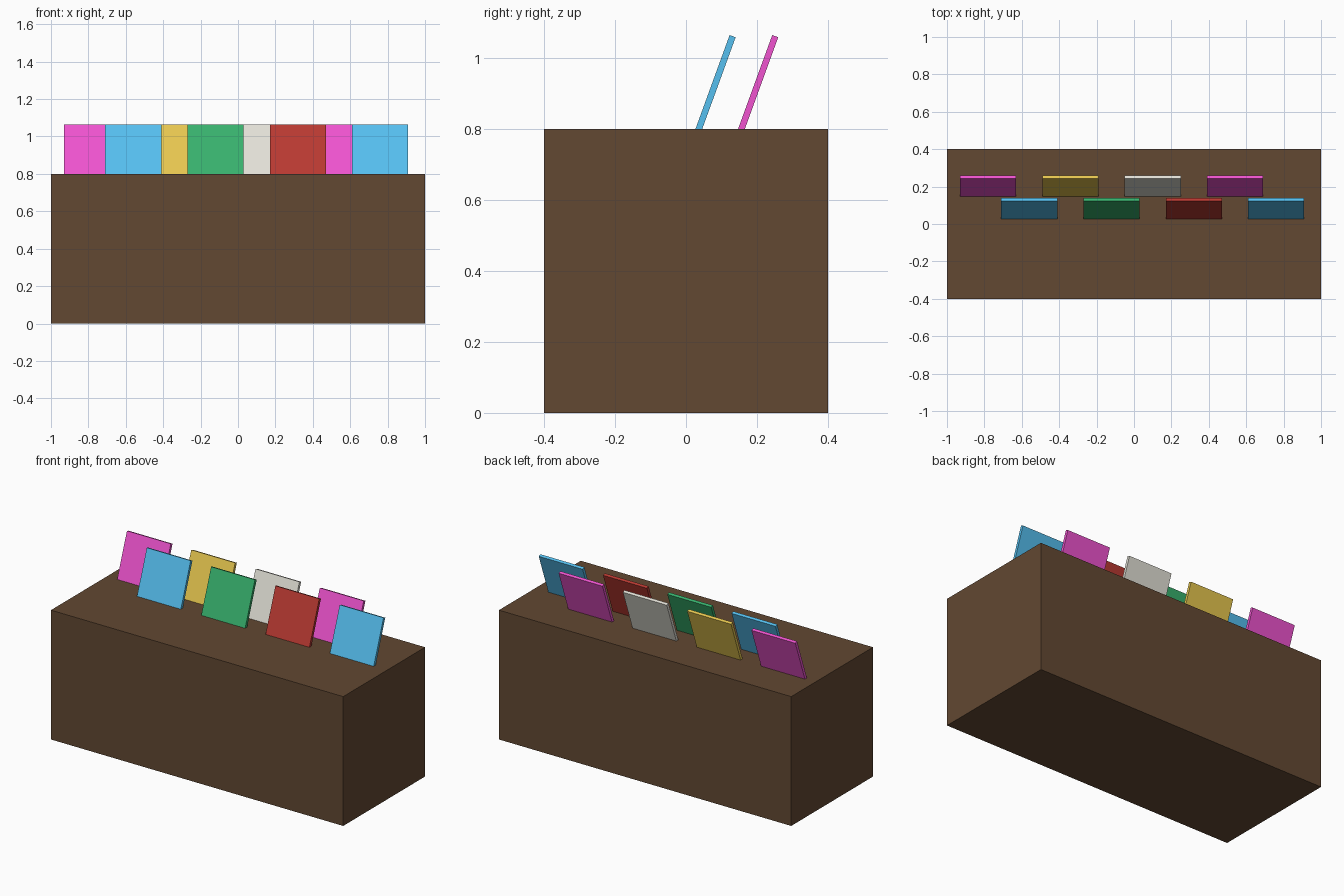
import bpy
import math

if "Cube" in bpy.data.objects:
    bpy.data.objects.remove(bpy.data.objects["Cube"])


def material(name, rgb):
    # 0-255 display colour to linear
    m = bpy.data.materials.new(name)
    m.diffuse_color = [(c / 255 / 12.92 if c < 11 else ((c / 255 + 0.055) / 1.055) ** 2.4) for c in rgb] + [1.0]
    m.use_nodes = True
    m.node_tree.nodes["Principled BSDF"].inputs["Base Color"].default_value = m.diffuse_color
    return m


def box(name, size, location, mat, tilt=0.0):
    bpy.ops.mesh.primitive_cube_add(size=1, location=location)
    ob = bpy.context.object
    ob.name = name
    ob.scale = size
    bpy.ops.object.transform_apply(location=False, rotation=False, scale=True)
    ob.rotation_euler.x = tilt
    ob.data.materials.append(mat)
    return ob


# Wooden counter block
box("counter", (2.0, 0.8, 0.8), (0, 0, 0.4), material("brown_wood", (98, 72, 50)))

# Card colours
colours = {
    "magenta": (240, 84, 208),
    "blue": (86, 192, 240),
    "yellow": (232, 200, 80),
    "green": (56, 178, 110),
    "white": (228, 226, 216),
    "red": (186, 58, 50),
}
mats = {n: material(n, c) for n, c in colours.items()}

# Leaning cards, alternating between back and front rows, sunk slightly into the top
order = ["magenta", "blue", "yellow", "green", "white", "red", "magenta", "blue"]
for i, colour in enumerate(order):
    y = 0.20 if i % 2 == 0 else 0.08
    box(f"card_{i + 1}_{colour}", (0.30, 0.018, 0.30), (-0.78 + 0.22 * i, y, 0.92),
        mats[colour], math.radians(-20))
